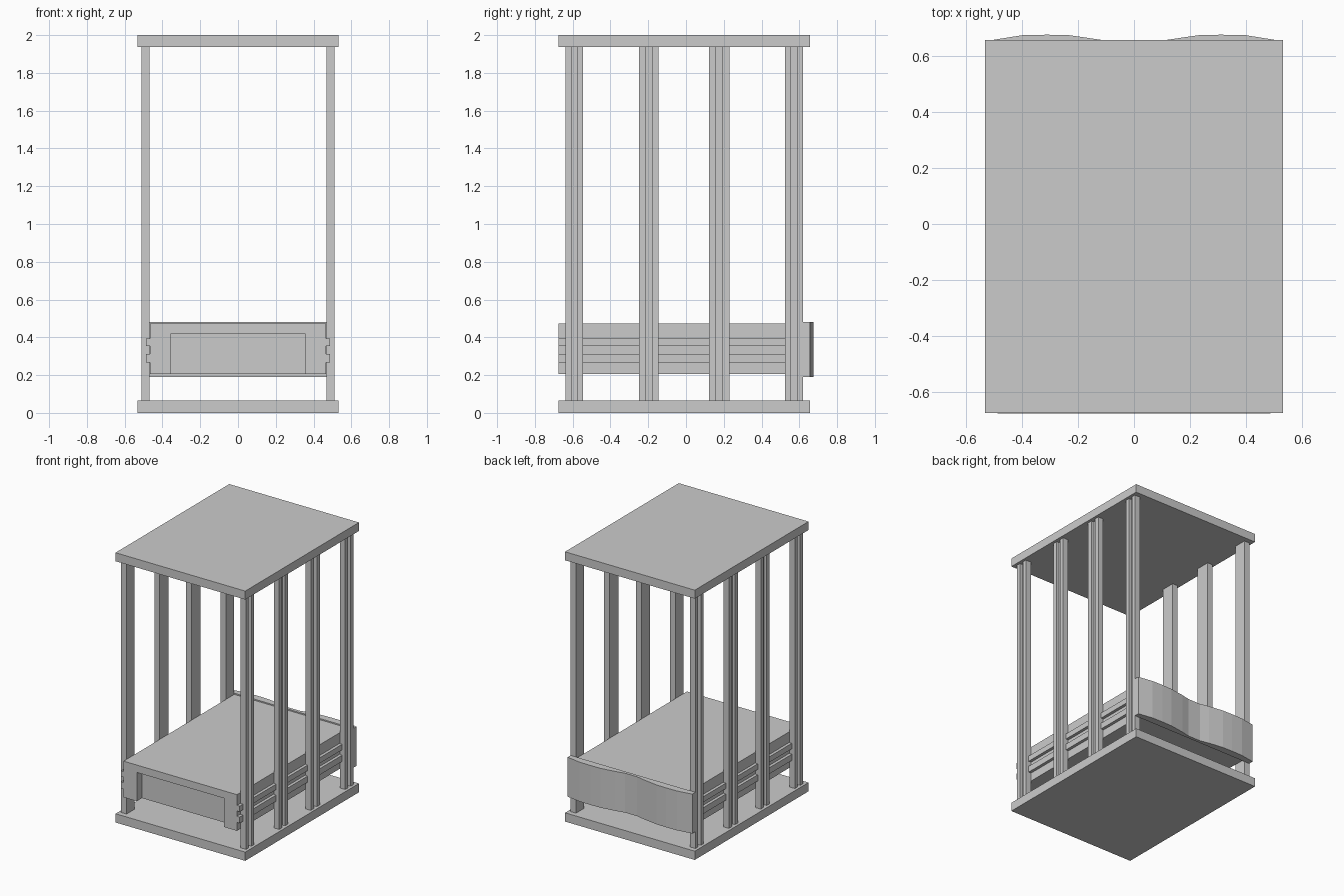
import bpy, bmesh
from mathutils import Vector

if "Cube" in bpy.data.objects:
    bpy.data.objects.remove(bpy.data.objects["Cube"])


def prism(name, pts, origin, u, v, extrude):
    """Extrude a closed 2D profile (in axes u, v) along a vector."""
    o, u, v = Vector(origin), Vector(u), Vector(v)
    bm = bmesh.new()
    face = bm.faces.new([bm.verts.new(o + u * a + v * b) for a, b in pts])
    res = bmesh.ops.extrude_face_region(bm, geom=[face])
    verts = [g for g in res["geom"] if isinstance(g, bmesh.types.BMVert)]
    bmesh.ops.translate(bm, verts=verts, vec=Vector(extrude))
    bmesh.ops.recalc_face_normals(bm, faces=bm.faces)
    me = bpy.data.meshes.new(name)
    bm.to_mesh(me)
    bm.free()
    ob = bpy.data.objects.new(name, me)
    bpy.context.collection.objects.link(ob)
    return ob


def box(name, x0, x1, y0, y1, z0, z1):
    return prism(name, [(x0, y0), (x1, y0), (x1, y1), (x0, y1)],
                 (0, 0, z0), (1, 0, 0), (0, 1, 0), (0, 0, z1 - z0))


X, Y, Z = (1, 0, 0), (0, 1, 0), (0, 0, 1)

# Floor and canopy slabs
box("base_slab", -0.532, 0.532, -0.675, 0.657, 0, 0.065)
box("canopy_slab", -0.532, 0.532, -0.675, 0.657, 1.937, 2.0)

# Posts with a groove down the outer face, four on each side
xi, xo, xg = 0.468, 0.512, 0.49
for i, (a, b) in enumerate([(-0.637, -0.544), (-0.249, -0.145),
                            (0.121, 0.229), (0.525, 0.62)]):
    g0, g1 = a + (b - a) * 0.33, a + (b - a) * 0.67
    prof = [(xi, a), (xo, a), (xo, g0), (xg, g0), (xg, g1), (xo, g1), (xo, b), (xi, b)]
    for side, s in (("right", 1), ("left", -1)):
        prism(f"post_{side}_{i + 1}", [(s * x, y) for x, y in prof],
              (0, 0, 0.065), X, Y, (0, 0, 1.872))

# Bed body: cross-section with two rails on each side
half = [(0.465, 0.205), (0.465, 0.267), (0.487, 0.267), (0.487, 0.313), (0.465, 0.313),
        (0.465, 0.353), (0.487, 0.353), (0.487, 0.394), (0.465, 0.394), (0.465, 0.473)]
body = prism("bed_body", half + [(-x, z) for x, z in reversed(half)],
             (0, -0.676, 0), X, Z, (0, 1.296, 0))

# Recess in the front of the bed, open at the bottom
cutter = box("recess_cutter", -0.357, 0.357, -0.8, -0.616, 0.1, 0.418)
cutter.hide_render = True
mod = body.modifiers.new("recess", "BOOLEAN")
mod.operation, mod.solver, mod.object = "DIFFERENCE", "EXACT", cutter
bpy.context.view_layer.objects.active = body
bpy.ops.object.modifier_apply(modifier=mod.name)
bpy.data.objects.remove(cutter)

# Wavy board at the back
wave = [(0.512, 0.656), (0.40, 0.674), (0.31, 0.676), (0.23, 0.674),
        (0.12, 0.658), (0.05, 0.643)]
outer = wave + [(-x, y) for x, y in reversed(wave)]
prism("back_board", outer + [(-0.512, 0.62), (0.512, 0.62)],
      (0, 0, 0.19), X, Y, (0, 0, 0.292))
